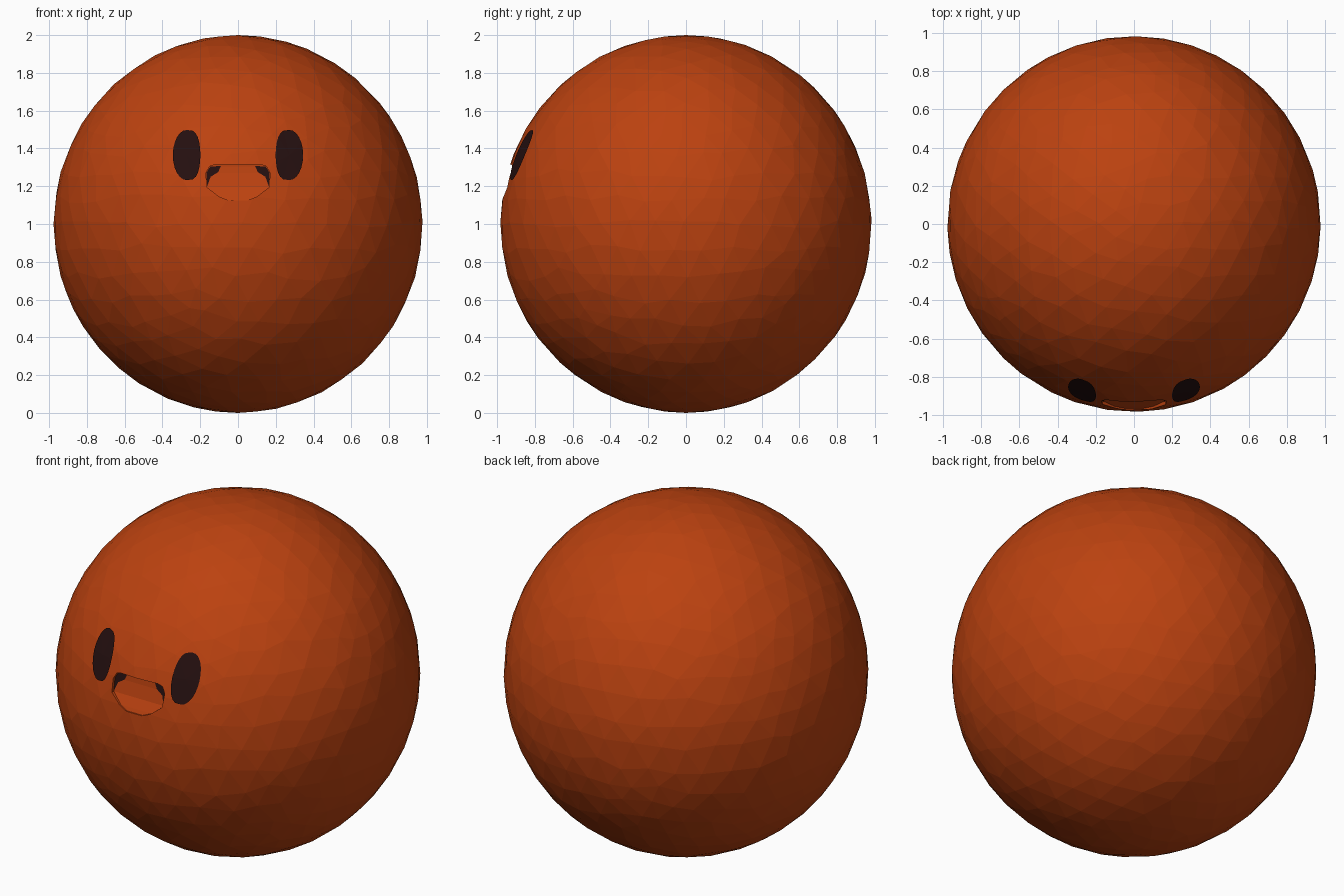
import bpy, bmesh, math, random
from mathutils import Vector

random.seed(4)
if "Cube" in bpy.data.objects:
    bpy.data.objects.remove(bpy.data.objects["Cube"])

RADII = Vector((0.977, 0.983, 1.0))


def material(name, colour):
    mat = bpy.data.materials.new(name)
    mat.use_nodes = True
    mat.diffuse_color = colour
    bsdf = mat.node_tree.nodes["Principled BSDF"]
    bsdf.inputs["Base Color"].default_value = colour
    bsdf.inputs["Roughness"].default_value = 0.8
    return mat


orange = material("burnt orange", (0.5, 0.054, 0.005, 1))
dark = material("dark brown", (0.018, 0.005, 0.005, 1))


def make_object(name, bm, mat):
    bmesh.ops.recalc_face_normals(bm, faces=bm.faces)
    mesh = bpy.data.meshes.new(name)
    bm.to_mesh(mesh)
    bm.free()
    mesh.materials.append(mat)
    obj = bpy.data.objects.new(name, mesh)
    bpy.context.collection.objects.link(obj)
    return obj


def front_y(x, z):
    """Depth of the front of the body at x, z."""
    return -RADII.y * math.sqrt(1 - (x / RADII.x) ** 2 - (z - 1) ** 2)


# Round body with slightly irregular facets
bm = bmesh.new()
bmesh.ops.create_icosphere(bm, subdivisions=4, radius=1)
for v in bm.verts:
    shift = Vector([random.uniform(-0.025, 0.025) for _ in range(3)])
    if abs(v.co.z) < 0.99:
        v.co = (v.co + shift).normalized()
    v.co = v.co * RADII + Vector((0, 0, 1))
body = make_object("body", bm, orange)

# Shallow mouth hollow: rows of height, half width, back depth
rows = [(1.125, 0.05, -0.965), (1.145, 0.10, -0.955), (1.195, 0.165, -0.925),
        (1.27, 0.17, -0.905), (1.305, 0.15, -0.90), (1.315, 0.12, -0.90)]
bm = bmesh.new()
rings = [[bm.verts.new(p) for p in ((-w, -1.2, z), (w, -1.2, z), (w, y, z), (-w, y, z))]
         for z, w, y in rows]
for low, high in zip(rings, rings[1:]):
    for i in range(4):
        j = (i + 1) % 4
        bm.faces.new((low[i], low[j], high[j], high[i]))
bm.faces.new(rings[0])
bm.faces.new(rings[-1])
cutter = make_object("mouth_cutter", bm, orange)
cutter.hide_render = True
cut = body.modifiers.new("mouth", "BOOLEAN")
cut.operation = "DIFFERENCE"
cut.solver = "EXACT"
cut.object = cutter
bpy.context.view_layer.objects.active = body
bpy.ops.object.modifier_apply(modifier=cut.name)
bpy.data.objects.remove(cutter)


def mouth_y(z):
    """Depth of the back of the mouth at height z."""
    for (z0, _, y0), (z1, _, y1) in zip(rows, rows[1:]):
        if z <= z1:
            return y0 + (y1 - y0) * (z - z0) / (z1 - z0)
    return rows[-1][2]


corner = [(0.163, 1.2), (0.168, 1.27), (0.148, 1.303), (0.09, 1.308),
          (0.105, 1.275), (0.145, 1.25)]
for side, label in ((1, "left"), (-1, "right")):
    # Dark corner of the mouth
    bm = bmesh.new()
    bm.faces.new([bm.verts.new((side * x, mouth_y(z) - 0.006, z)) for x, z in corner])
    make_object(label + "_mouth_corner", bm, dark)

    # Tall oval eye, a little straighter on its inner edge
    bm = bmesh.new()
    rim = []
    for i in range(24):
        a = math.tau * i / 24
        c, s = math.cos(a), math.sin(a)
        power = 1 if c > 0 else 0.6
        x = side * (0.272 + math.copysign(abs(c) ** power, c) * 0.073)
        z = 1.365 + 0.133 * s
        rim.append(bm.verts.new((x, front_y(x, z) - 0.006, z)))
    hub = bm.verts.new((side * 0.272, front_y(0.272, 1.365) - 0.006, 1.365))
    for i in range(24):
        bm.faces.new((hub, rim[i], rim[(i + 1) % 24]))
    make_object(label + "_eye", bm, dark)
